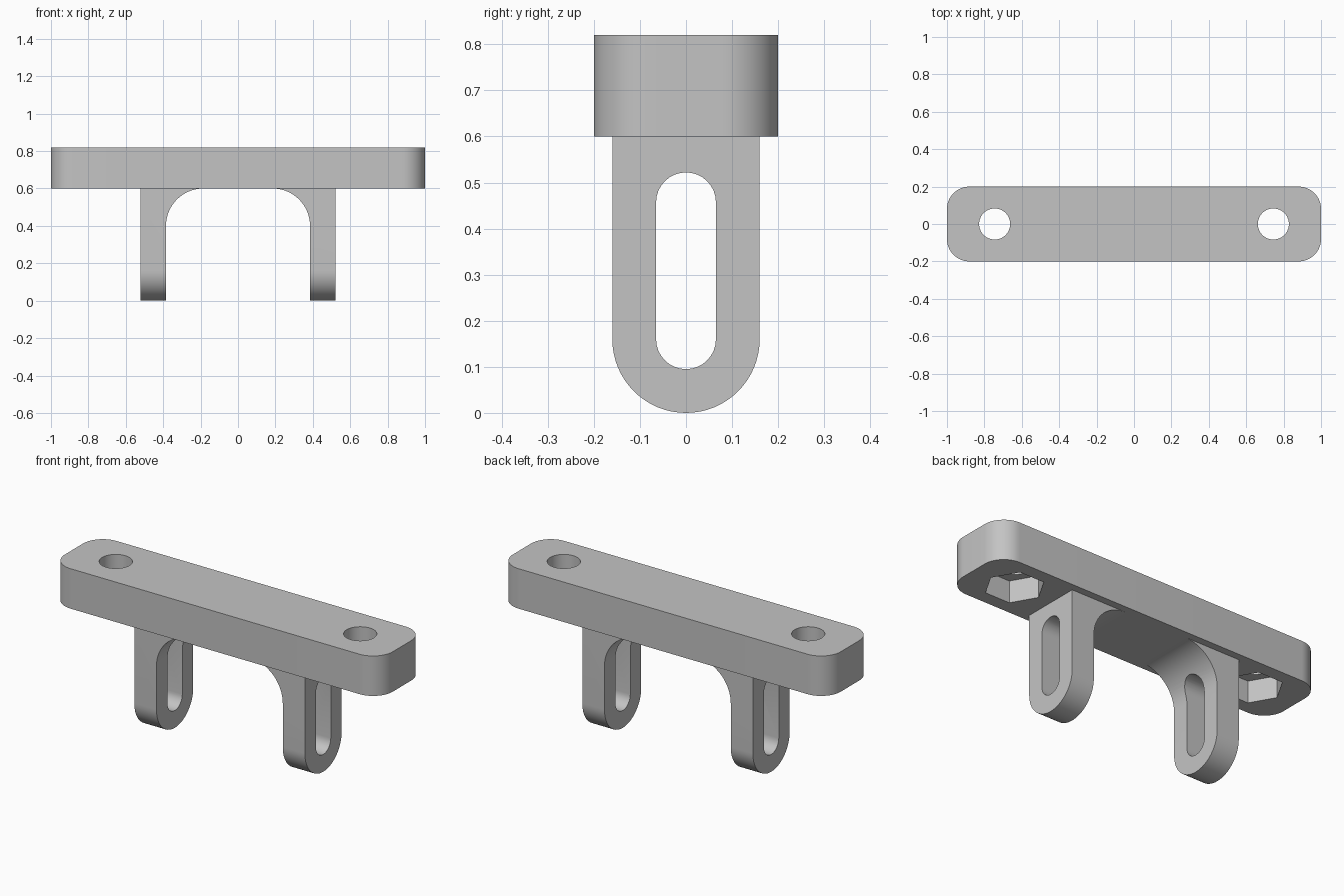
import bpy
import bmesh
from math import cos, sin, pi, radians
from mathutils import Vector

default = bpy.data.objects.get("Cube")
if default:
    bpy.data.objects.remove(default, do_unlink=True)

GREY = (0.55, 0.55, 0.55, 1)
steel = bpy.data.materials.new("plain grey")
steel.use_nodes = True
steel.diffuse_color = GREY
steel.node_tree.nodes["Principled BSDF"].inputs["Base Color"].default_value = GREY


def arc(cx, cy, r, start, end, steps=16):
    """Points along an arc, angles in degrees."""
    angles = [radians(start + (end - start) * i / steps) for i in range(steps + 1)]
    return [(cx + r * cos(a), cy + r * sin(a)) for a in angles]


def prism(name, points, axis, low, high):
    """Extrude a closed outline along x, y or z."""
    place = {"x": lambda p: (low, p[0], p[1]),
             "y": lambda p: (p[0], low, p[1]),
             "z": lambda p: (p[0], p[1], low)}[axis]
    shift = Vector([(high - low) * (a == axis) for a in "xyz"])
    bm = bmesh.new()
    face = bm.faces.new([bm.verts.new(place(p)) for p in points])
    moved = bmesh.ops.extrude_face_region(bm, geom=[face])["geom"]
    bmesh.ops.translate(bm, vec=shift,
                        verts=[v for v in moved if isinstance(v, bmesh.types.BMVert)])
    bmesh.ops.recalc_face_normals(bm, faces=bm.faces)
    mesh = bpy.data.meshes.new(name)
    bm.to_mesh(mesh)
    bm.free()
    mesh.materials.append(steel)
    obj = bpy.data.objects.new(name, mesh)
    bpy.context.collection.objects.link(obj)
    return obj


def combine(target, tool, operation):
    """Apply a boolean and discard the tool."""
    mod = target.modifiers.new("shape", "BOOLEAN")
    mod.operation = operation
    mod.solver = "EXACT"
    mod.object = tool
    bpy.context.view_layer.update()
    graph = bpy.context.evaluated_depsgraph_get()
    mesh = bpy.data.meshes.new_from_object(target.evaluated_get(graph))
    target.modifiers.clear()
    target.data = mesh
    bpy.data.objects.remove(tool, do_unlink=True)


# Main dimensions
HALF_LENGTH, HALF_DEPTH, CORNER = 1.0, 0.2, 0.12
UNDERSIDE, TOP = 0.6, 0.82
LEG_IN, LEG_OUT, LEG_R, FILLET = 0.385, 0.52, 0.16, 0.2
SLOT_R, SLOT_LOW, SLOT_HIGH = 0.065, 0.16, 0.457
HOLE_X, HOLE_R, NUT_R, NUT_DEPTH = 0.745, 0.083, 0.148, 0.12

# Plate with rounded vertical corners
px, py = HALF_LENGTH - CORNER, HALF_DEPTH - CORNER
outline = (arc(px, py, CORNER, 0, 90) + arc(-px, py, CORNER, 90, 180)
           + arc(-px, -py, CORNER, 180, 270) + arc(px, -py, CORNER, 270, 360))
bracket = prism("slotted_bracket", outline, "z", UNDERSIDE, TOP)

for side in (1, -1):
    # Leg with a fillet on its inner side, sunk into the plate
    sunk = UNDERSIDE + 0.05
    profile = [(LEG_OUT, sunk), (LEG_OUT, 0), (LEG_IN, 0)]
    profile += arc(LEG_IN - FILLET, UNDERSIDE - FILLET, FILLET, 0, 90)
    profile += [(LEG_IN - FILLET, sunk)]
    leg = prism("leg", [(side * x, z) for x, z in profile], "y", -LEG_R, LEG_R)

    # Rounded foot
    foot = arc(0, LEG_R, LEG_R, 180, 360, 32) + [(LEG_R, 0.8), (-LEG_R, 0.8)]
    combine(leg, prism("foot_shape", foot, "x", -1, 1), "INTERSECT")

    # Long slot through the leg
    slot = arc(0, SLOT_LOW, SLOT_R, 180, 360) + arc(0, SLOT_HIGH, SLOT_R, 0, 180)
    combine(leg, prism("slot_cutter", slot, "x", -1, 1), "DIFFERENCE")
    combine(bracket, leg, "UNION")

    # Bolt hole and hexagonal nut pocket below it
    hole = arc(side * HOLE_X, 0, HOLE_R, 0, 360, 48)[:-1]
    combine(bracket, prism("hole_cutter", hole, "z", 0.4, 1), "DIFFERENCE")
    pocket = arc(side * HOLE_X, 0, NUT_R, 0, 360, 6)[:-1]
    combine(bracket, prism("pocket_cutter", pocket, "z", 0.5, UNDERSIDE + NUT_DEPTH),
            "DIFFERENCE")

# Smooth the curves, keep the edges crisp
bpy.ops.object.select_all(action="DESELECT")
bracket.select_set(True)
bpy.context.view_layer.objects.active = bracket
bpy.ops.object.shade_smooth_by_angle(angle=radians(30))
